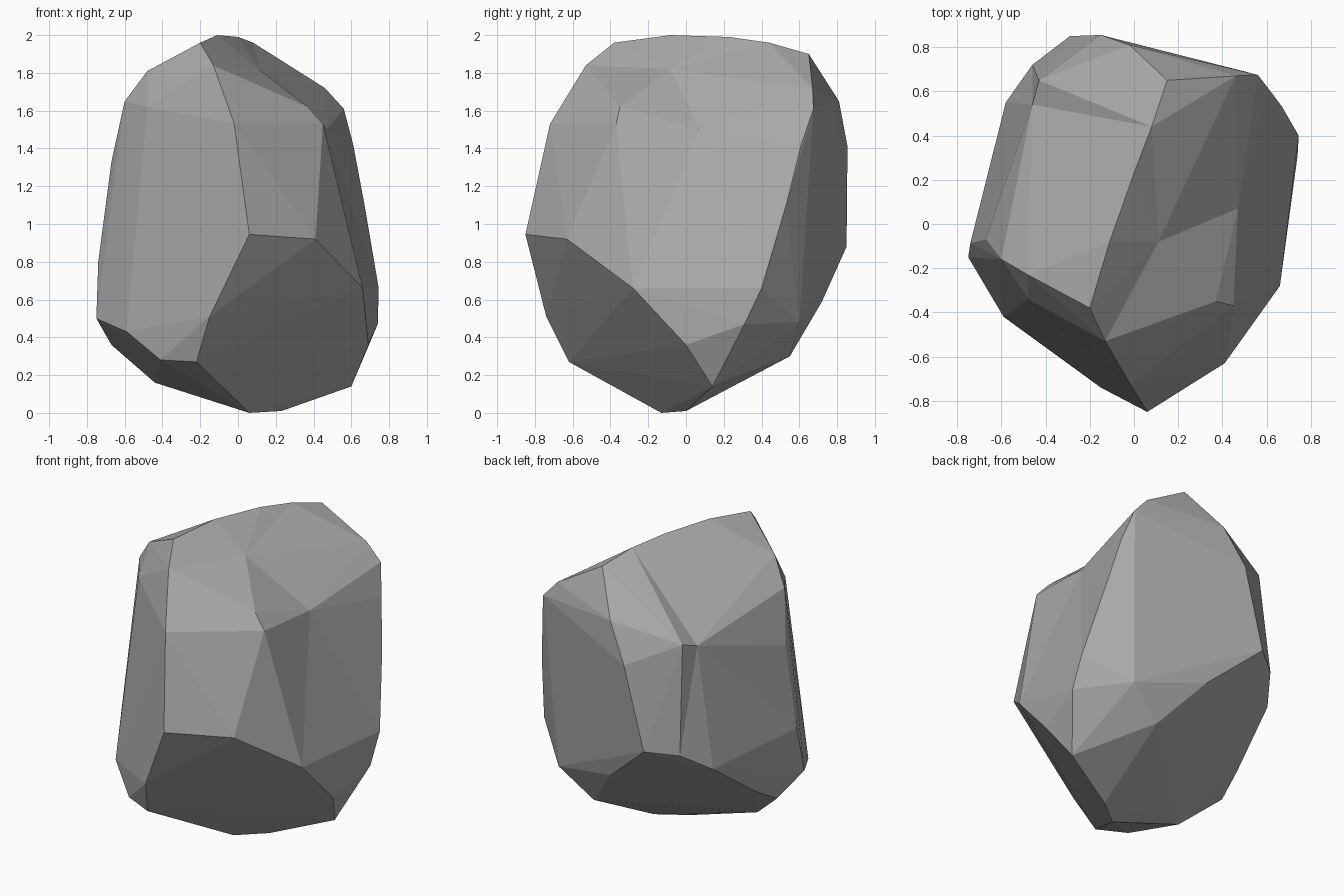
import bpy, bmesh
from mathutils import Vector

# Corner points of the chipped boulder
CORNERS = [
    # top ridge, running front to back and down the back
    (.06, -.85, .945), (-.02, -.72, 1.53), (-.13, -.53, 1.84), (-.2, -.38, 1.96),
    (-.11, -.08, 2.0), (0, .23, 1.99), (.08, .44, 1.96), (.15, .65, 1.9),
    (-.02, .81, 1.65), (-.15, .855, 1.41), (-.29, .85, .88),
    # front lower facet
    (.41, -.63, .92), (.66, -.28, .66), (.69, 0, .36), (.6, .14, .14),
    (.23, 0, .01), (.06, -.13, 0), (-.22, -.62, .27), (-.15, -.74, .51),
    # right side
    (.45, -.37, 1.53), (.37, -.35, 1.62), (.74, .31, .47), (.745, .4, .66),
    (.67, .53, 1.1), (.61, .61, 1.42), (.56, .675, 1.61), (.46, .67, 1.72),
    # left side
    (-.48, -.23, 1.81), (-.6, -.16, 1.65), (-.48, -.34, 1.62), (-.67, -.07, 1.33),
    (-.74, -.085, .8), (-.75, -.15, .5), (-.59, -.42, .43), (-.41, -.54, .28),
    (-.43, .65, 1.54), (-.28, -.56, .89),
    # back and underside rim
    (.5, .6, .48), (.28, .55, .3), (.04, .72, .59), (-.46, .72, .85),
    (-.58, .55, .73), (-.64, .2, .47), (-.67, .02, .36), (-.44, -.11, .16),
]
# Shallow hollows: where the surface starts, and how far it is pushed in
DENTS = [
    ((.54, .07, 1.58), (-.07, 0, -.08)),
    ((.11, -.08, 1.95), (0, 0, -.13)),
    ((-.56, .54, 1.5), (.10, 0, 0)),
]

stone = bpy.data.materials.new("grey stone")
stone.diffuse_color = (.40, .40, .40, 1)

# Wrap a faceted skin around the corners
bm = bmesh.new()
for p in CORNERS + [d[0] for d in DENTS]:
    bm.verts.new(p)
bmesh.ops.convex_hull(bm, input=bm.verts[:])
bmesh.ops.delete(bm, geom=[v for v in bm.verts if not v.link_faces], context='VERTS')

# Push in the hollows
for start, move in DENTS:
    v = min(bm.verts, key=lambda v: (v.co - Vector(start)).length)
    if (v.co - Vector(start)).length < .001:
        v.co += Vector(move)
bmesh.ops.recalc_face_normals(bm, faces=bm.faces[:])

mesh = bpy.data.meshes.new("boulder")
bm.to_mesh(mesh)
bm.free()
mesh.materials.append(stone)
boulder = bpy.data.objects.new("boulder", mesh)
bpy.context.collection.objects.link(boulder)
